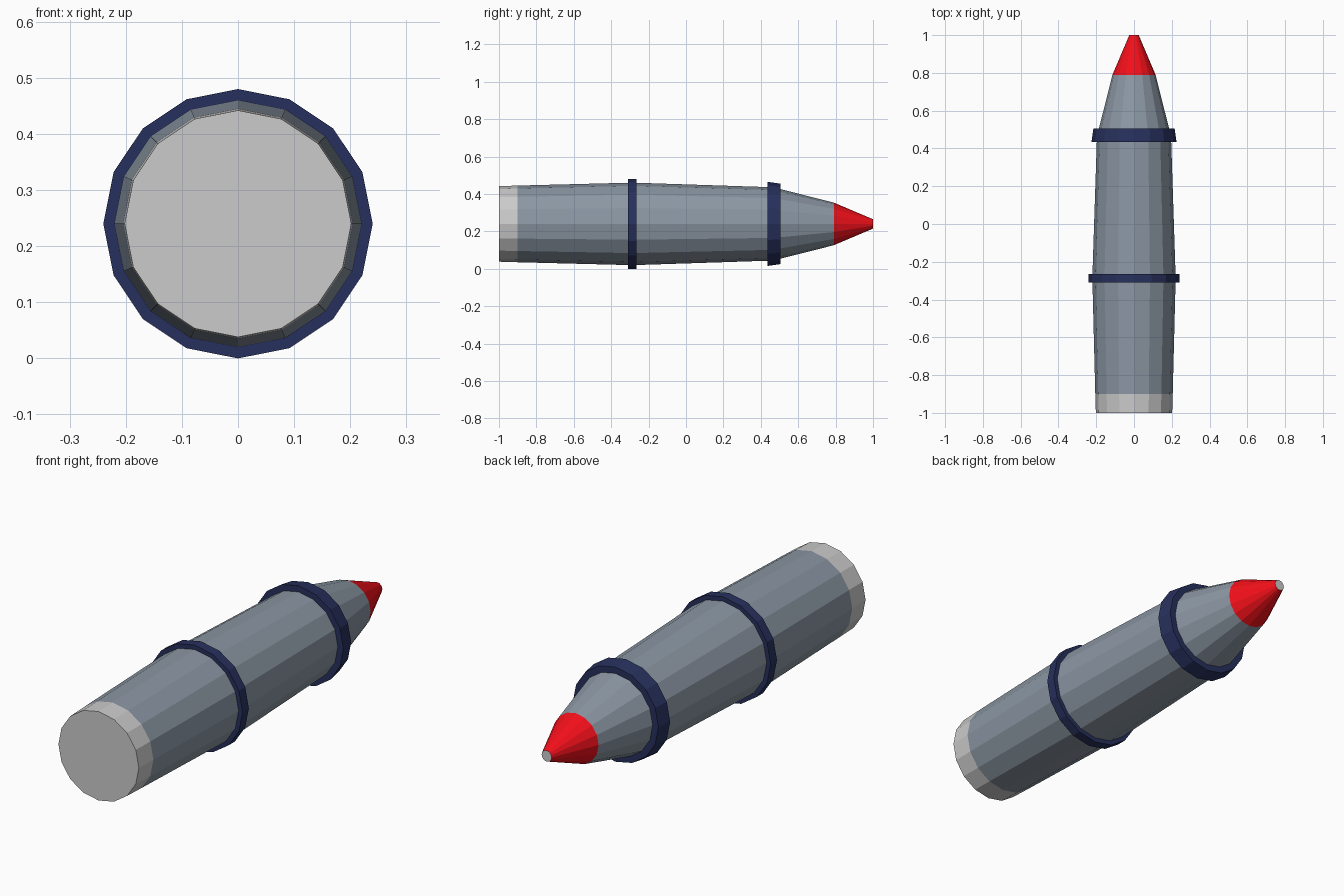
import bpy, bmesh, math

if "Cube" in bpy.data.objects:
    bpy.data.objects.remove(bpy.data.objects["Cube"])

SIDES = 16
AXIS_Z = 0.24


def material(name, rgb):
    m = bpy.data.materials.new(name)
    m.diffuse_color = (*rgb, 1)
    m.use_nodes = True
    m.node_tree.nodes["Principled BSDF"].inputs["Base Color"].default_value = m.diffuse_color
    return m


def lathe(name, profile, mat=None, caps=()):
    """Revolve (y, radius) points about the lengthwise axis; caps lists profile ends to fill."""
    bm = bmesh.new()
    rings = []
    for y, r in profile:
        angles = [2 * math.pi * i / SIDES for i in range(SIDES)]
        rings.append([bm.verts.new((r * math.sin(a), y, AXIS_Z + r * math.cos(a)))
                      for a in angles])
    for a, b in zip(rings, rings[1:]):
        for i in range(SIDES):
            j = (i + 1) % SIDES
            bm.faces.new((a[i], a[j], b[j], b[i]))
    # Caps keep the plain grey slot
    for end in caps:
        bm.faces.new(rings[end]).material_index = 1 if mat else 0
    bmesh.ops.recalc_face_normals(bm, faces=bm.faces)
    # Make sure open shells face outwards
    bm.faces.ensure_lookup_table()
    f = max(bm.faces, key=lambda f: math.hypot(f.calc_center_median().x,
                                               f.calc_center_median().z - AXIS_Z))
    c = f.calc_center_median()
    if f.normal.x * c.x + f.normal.z * (c.z - AXIS_Z) < 0:
        bmesh.ops.reverse_faces(bm, faces=bm.faces)
    mesh = bpy.data.meshes.new(name)
    bm.to_mesh(mesh)
    bm.free()
    if mat:
        mesh.materials.append(mat)
        if caps:
            mesh.materials.append(grey)
    obj = bpy.data.objects.new(name, mesh)
    bpy.context.collection.objects.link(obj)
    return obj


steel = material("steel_blue", (0.26, 0.31, 0.37))
navy = material("navy", (0.02, 0.03, 0.11))
red = material("red", (0.9, 0.005, 0.01))
grey = material("plain_grey", (0.8, 0.8, 0.8))

# Bare tail end with flat base
lathe("tail", [(-1.0, 0.202), (-0.9, 0.205)], caps=(0,))

# Long barrel-shaped body and tapering shoulder
lathe("body", [(-0.9, 0.205), (-0.31, 0.22), (-0.265, 0.22), (0.435, 0.197),
               (0.505, 0.186), (0.79, 0.114)], steel)

# Red nose with a small blunt tip
lathe("nose", [(0.79, 0.114), (1.0, 0.025)], red, caps=(-1,))

# Raised bands around the body
lathe("middle_band", [(-0.31, 0.22), (-0.31, 0.24), (-0.265, 0.24), (-0.265, 0.22)], navy)
lathe("shoulder_band", [(0.435, 0.197), (0.435, 0.225), (0.505, 0.215), (0.505, 0.186)], navy)
